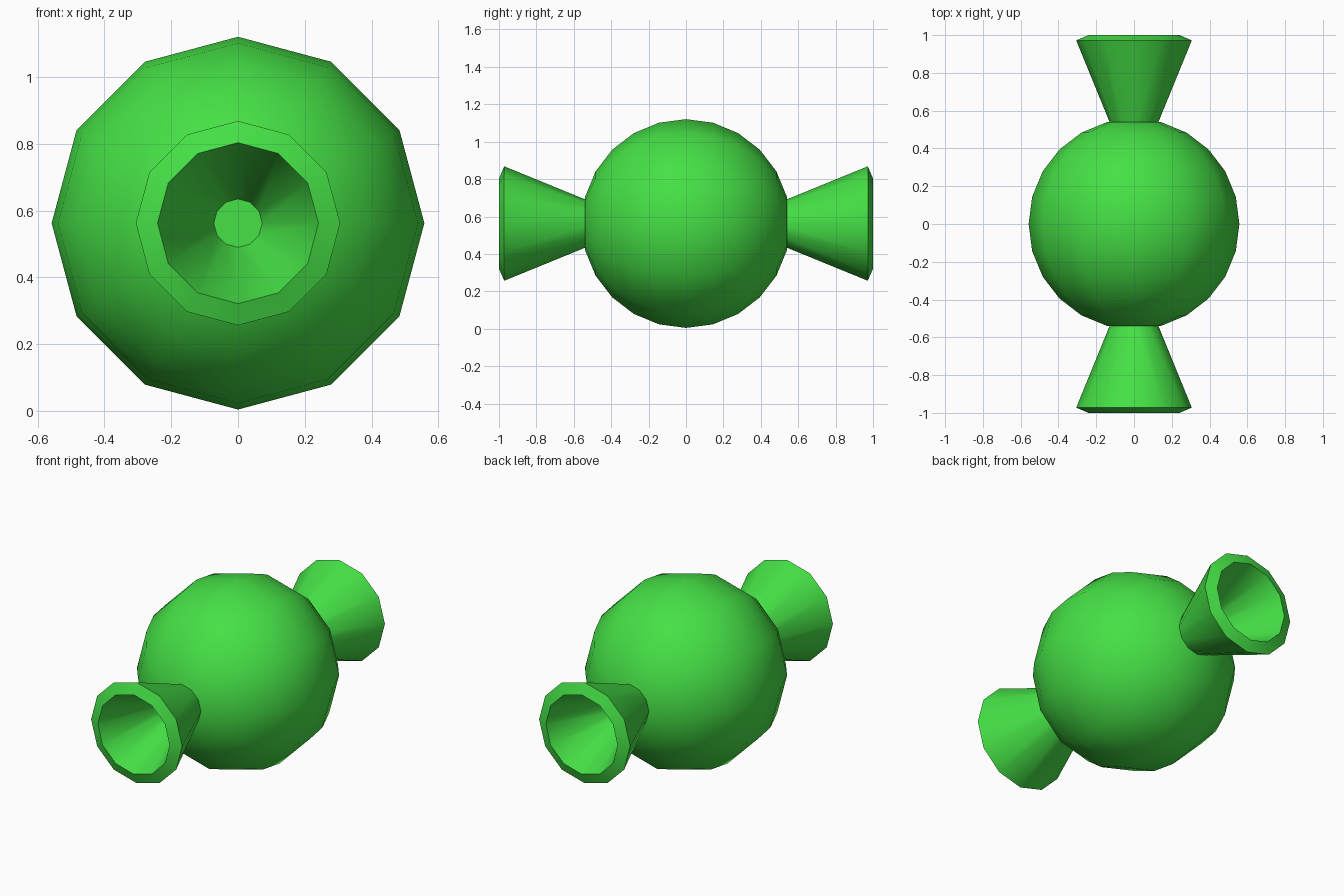
import bpy, bmesh, math
from mathutils import Matrix

if "Cube" in bpy.data.objects:
    bpy.data.objects.remove(bpy.data.objects["Cube"])

SIDES = 12
CENTRE_Z = 0.5625

green = bpy.data.materials.new("green")
green.diffuse_color = (0.06, 0.75, 0.06, 1)
green.use_nodes = True
green.node_tree.nodes["Principled BSDF"].inputs["Base Color"].default_value = green.diffuse_color


def finish(name, bm):
    """Turn a bmesh into a smooth-shaded green object."""
    bmesh.ops.recalc_face_normals(bm, faces=bm.faces)
    mesh = bpy.data.meshes.new(name)
    bm.to_mesh(mesh)
    bm.free()
    mesh.materials.append(green)
    obj = bpy.data.objects.new(name, mesh)
    obj.location.z = CENTRE_Z
    bpy.context.collection.objects.link(obj)
    bpy.ops.object.select_all(action='DESELECT')
    obj.select_set(True)
    bpy.context.view_layer.objects.active = obj
    bpy.ops.object.shade_smooth_by_angle(angle=math.radians(35))
    return obj


def make_horn(name, side):
    """Flared, hollow horn: (distance along y, radius) rings, capped at both ends."""
    profile = [(0.50, 0.113), (0.972, 0.306), (1.0, 0.241), (0.59, 0.0725)]
    bm = bmesh.new()
    rings = []
    for y, r in profile:
        angles = [2 * math.pi * i / SIDES for i in range(SIDES)]
        rings.append([bm.verts.new((r * math.sin(a), side * y, r * math.cos(a)))
                      for a in angles])
    for a, b in zip(rings, rings[1:]):
        for i in range(SIDES):
            j = (i + 1) % SIDES
            bm.faces.new((a[i], a[j], b[j], b[i]))
    bm.faces.new(rings[0])
    bm.faces.new(rings[-1])
    return finish(name, bm)


# Round body, poles pointing along y
bm = bmesh.new()
bmesh.ops.create_uvsphere(bm, u_segments=SIDES, v_segments=12, radius=0.558,
                          matrix=Matrix.Rotation(math.pi / 2, 4, 'X'))
finish("body", bm)

# Horns at front and back
make_horn("front_horn", -1)
make_horn("back_horn", 1)
